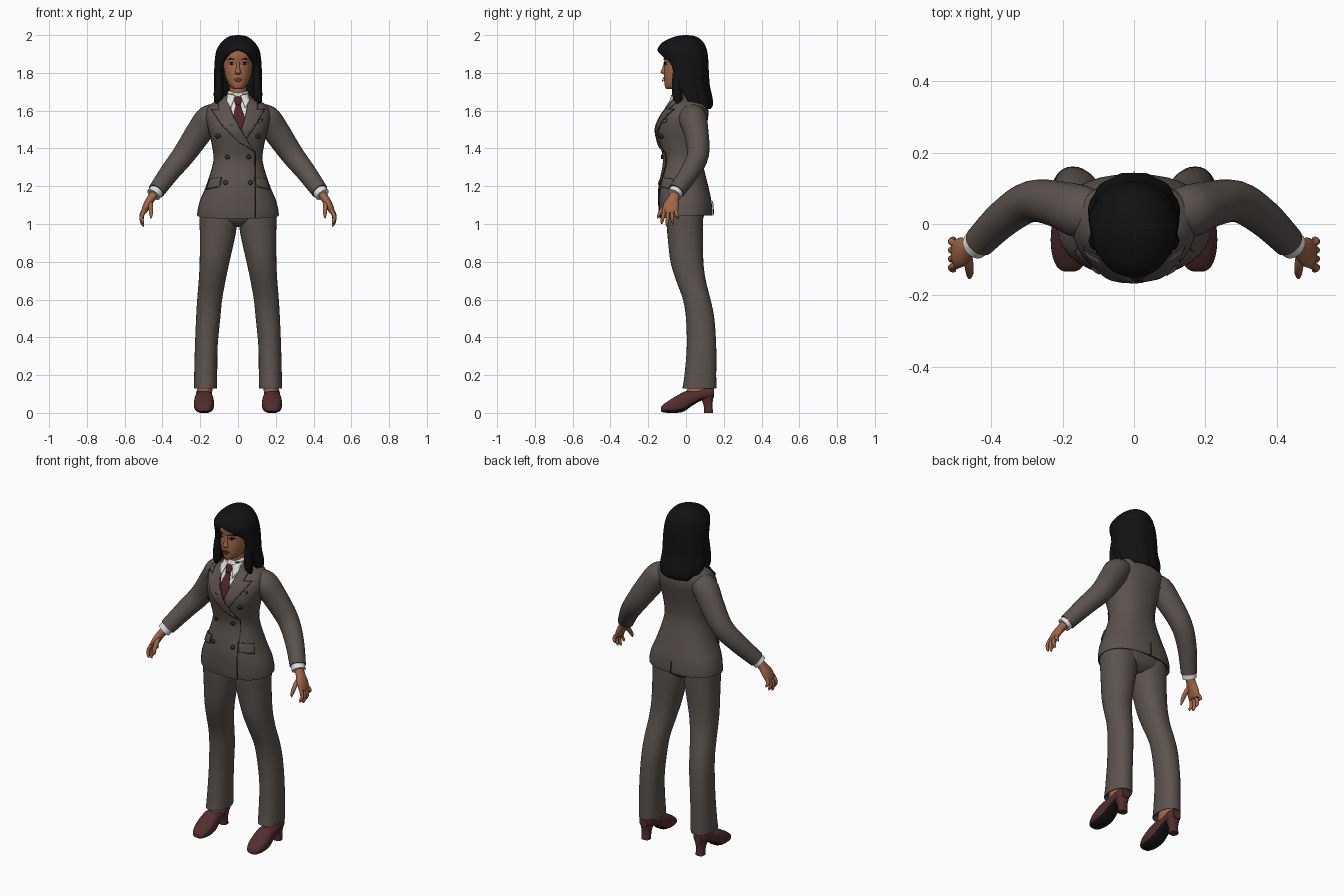
import bpy, bmesh, math
from mathutils import Vector, Matrix
from mathutils.bvhtree import BVHTree

cube = bpy.data.objects.get("Cube")
if cube:
    bpy.data.objects.remove(cube)


def material(name, r, g, b):
    m = bpy.data.materials.new(name)
    m.use_nodes = True
    m.diffuse_color = (r, g, b, 1)
    node = m.node_tree.nodes["Principled BSDF"]
    node.inputs["Base Color"].default_value = (r, g, b, 1)
    node.inputs["Roughness"].default_value = 0.8
    return m


SUIT = material("suit grey", .105, .086, .075)
SEAM = material("seam dark grey", .045, .037, .033)
SHIRT = material("shirt white", .75, .75, .74)
SKIN = material("skin brown", .36, .135, .065)
HAIR = material("hair black", .006, .006, .007)
TIE = material("tie burgundy", .075, .018, .02)
SHOE = material("shoe burgundy", .085, .027, .028)
LIPS = material("lips red brown", .28, .075, .05)
EYE = material("eye white", .55, .5, .47)
SOLE = material("sole black", .008, .008, .008)


def smooth(rows, k=4):
    """Catmull-Rom interpolation of parameter rows."""
    out = []
    for i in range(len(rows) - 1):
        quad = [rows[max(i - 1, 0)], rows[i], rows[i + 1], rows[min(i + 2, len(rows) - 1)]]
        for j in range(k):
            t = j / k
            out.append([b + .5 * t * (c - a + t * (2*a - 5*b + 4*c - d + t * (3*(b - c) + d - a)))
                        for a, b, c, d in zip(*quad)])
    return out + [list(rows[-1])]


def finish(name, bm, mat, angle=40):
    me = bpy.data.meshes.new(name)
    bmesh.ops.recalc_face_normals(bm, faces=bm.faces)
    for f in bm.faces:
        f.smooth = True
    bm.to_mesh(me)
    bm.free()
    me.set_sharp_from_angle(angle=math.radians(angle))
    me.materials.append(mat)
    ob = bpy.data.objects.new(name, me)
    bpy.context.collection.objects.link(ob)
    return ob


def skin(name, rings, mat, closed=True, caps=True):
    """Bridge rings of points into a surface."""
    bm = bmesh.new()
    vs = [[bm.verts.new(p) for p in ring] for ring in rings]
    n = len(rings[0])
    for a, b in zip(vs, vs[1:]):
        for i in range(n if closed else n - 1):
            j = (i + 1) % n
            bm.faces.new((a[i], a[j], b[j], b[i]))
    if caps:
        bm.faces.new(vs[0])
        bm.faces.new(vs[-1])
    return finish(name, bm, mat)


def oval(center, u, v, power=2.0, n=32):
    pts = []
    for i in range(n):
        a = math.tau * i / n
        s, c = (math.copysign(abs(t) ** (2 / power), t) for t in (math.sin(a), -math.cos(a)))
        pts.append(Vector(center) + u * s + v * c)
    return pts


X, Y, Z = Vector((1, 0, 0)), Vector((0, 1, 0)), Vector((0, 0, 1))


def loft(name, rows, mat, power=2.0):
    """Rows of z, centre x, front y, back y, half width."""
    return skin(name, [oval((x, (f + b) / 2, z), X * w, Y * (b - f) / 2, power)
                       for z, x, f, b, w in smooth(rows)], mat)


def tube(name, rows, mat, n=20):
    """Rows of x, y, z, radius along depth, radius across."""
    rows = smooth(rows)
    pts = [Vector(r[:3]) for r in rows]
    rings = []
    for i, r in enumerate(rows):
        t = (pts[min(i + 1, len(pts) - 1)] - pts[max(i - 1, 0)]).normalized()
        v = t.cross(Y).normalized()
        rings.append(oval(pts[i], v.cross(t) * r[3], v * r[4], n=n))
    return skin(name, rings, mat)


def mirror(ob):
    me = ob.data.copy()
    me.transform(Matrix.Scale(-1, 4, X))
    me.flip_normals()
    twin = bpy.data.objects.new(ob.name.replace("left", "right"), me)
    bpy.context.collection.objects.link(twin)
    for mod in ob.modifiers:
        twin.modifiers.new(mod.name, mod.type).thickness = mod.thickness


def bvh(ob):
    return BVHTree.FromPolygons([v.co for v in ob.data.vertices],
                                [p.vertices for p in ob.data.polygons])


def plate(name, outline, tree, mat, lift=.004, yaw=0, step=.015):
    """Thin plate with an (across, z) outline, draped on a surface."""
    turn = Matrix.Rotation(yaw, 3, 'Z')
    bm = bmesh.new()
    bm.faces.new([bm.verts.new((u, 0, z)) for u, z in outline])
    for axis, k in ((X, 0), (Z, 1)):
        vals = [p[k] for p in outline]
        cut = min(vals) + step
        while cut < max(vals):
            bmesh.ops.bisect_plane(bm, geom=bm.verts[:] + bm.edges[:] + bm.faces[:],
                                   plane_co=axis * cut, plane_no=axis)
            cut += step
    for v in bm.verts:
        start = turn @ Vector((v.co.x, -1, v.co.z))
        hit = tree.ray_cast(start, turn @ Y)[0] or tree.find_nearest(start)[0]
        v.co = hit - turn @ Y * lift
    ob = finish(name, bm, mat)
    ob.modifiers.new("thickness", 'SOLIDIFY').thickness = .005
    return ob


def edged_plate(name, outline, tree, lift, yaw=0):
    cu, cz = (sum(p[k] for p in outline) / len(outline) for k in (0, 1))
    rim = [(u + math.copysign(.003, u - cu), z + math.copysign(.003, z - cz)) for u, z in outline]
    plate(name + "_edge", rim, tree, SEAM, lift - .003, yaw)
    plate(name, outline, tree, SUIT, lift, yaw)


def disc(u, z, ru, rz, n=14):
    return [(u + ru * math.cos(math.tau * i / n), z + rz * math.sin(math.tau * i / n)) for i in range(n)]


# Jacket body, hem turned inward
jacket = loft("jacket", [
    (1.07, 0, -.12, .11, .19), (1.045, 0, -.14, .138, .216), (1.12, 0, -.148, .135, .203),
    (1.2, 0, -.146, .118, .17), (1.33, 0, -.122, .088, .131), (1.42, 0, -.138, .09, .139),
    (1.5, 0, -.153, .105, .157), (1.57, 0, -.128, .118, .172), (1.625, 0, -.09, .115, .155),
    (1.66, 0, -.07, .1, .1), (1.69, 0, -.062, .07, .058)], SUIT, 2.3)
for v in jacket.data.vertices:
    if v.co.z < 1.1 and v.co.y < 0:
        v.co.z += .12 * v.co.y * (1.1 - v.co.z) / .055
body = bvh(jacket)

# Shirt front, tie, lapels
plate("shirt_front", [(-.062, 1.685), (-.025, 1.57), (.015, 1.49), (.042, 1.58), (.062, 1.685)], body, SHIRT, .003)
plate("tie_blade", [(-.01, 1.635), (-.026, 1.57), (.015, 1.492), (.037, 1.56), (.012, 1.635)], body, TIE, .008)
plate("tie_knot", [(-.024, 1.675), (-.013, 1.632), (.014, 1.632), (.024, 1.675)], body, TIE, .014)
edged_plate("left_lapel", [(.062, 1.685), (.044, 1.58), (.02, 1.5), (.045, 1.45), (.095, 1.53), (.14, 1.605),
                           (.1, 1.607), (.105, 1.65)], body, .011)
edged_plate("right_lapel", [(-.062, 1.685), (-.027, 1.57), (.018, 1.49), (.085, 1.385), (0, 1.435), (-.08, 1.52),
                            (-.14, 1.605), (-.1, 1.607), (-.105, 1.65)], body, .014)
mirror(plate("left_collar_point", [(.014, 1.682), (.058, 1.69), (.06, 1.65), (.038, 1.615)], body, SHIRT, .016))

# Jacket details
plate("front_edge", [(.088, 1.385), (.091, 1.385), (.095, 1.035), (.091, 1.035)], body, SEAM, .003)
plate("back_vent", [(-.002, 1.045), (.002, 1.045), (.001, 1.12), (-.001, 1.12)], body, SEAM, .003, math.pi)
edged_plate("breast_pocket", [(.075, 1.525), (.13, 1.54), (.128, 1.555), (.074, 1.54)], body, .005)
for side, label in ((1, "left"), (-1, "right")):
    flap = [(side * u, z) for u, z in ((-.035, 1.2), (-.035, 1.245), (.05, 1.235), (.05, 1.185))]
    edged_plate(label + "_pocket_flap", flap, body, .007, side * .85)
    for row, (x, z) in enumerate(((.105, 1.465), (.055, 1.355), (.066, 1.22))):
        plate(f"{label}_button_{row}", disc(side * x, z, .012, .012), body, SEAM, .009)

# Sleeves, cuffs
mirror(tube("left_sleeve", [
    (.09, .03, 1.575, .06, .055), (.15, .035, 1.562, .074, .07), (.203, .053, 1.49, .066, .07),
    (.285, .064, 1.37, .058, .061), (.36, .02, 1.275, .052, .053), (.432, -.05, 1.175, .044, .045)], SUIT, 28))
mirror(tube("left_shirt_cuff", [(.42, -.04, 1.19, .038, .038), (.447, -.062, 1.155, .039, .039)], SHIRT))

# Hands
mirror(tube("left_palm", [
    (.435, -.052, 1.17, .026, .024), (.46, -.066, 1.135, .029, .022), (.482, -.078, 1.1, .041, .02),
    (.498, -.085, 1.065, .04, .015), (.501, -.086, 1.055, .03, .008)], SKIN))
for name, y0, y1, tip in (("index", -.115, -.128, 1.0), ("middle", -.095, -.1, .986),
                          ("ring", -.075, -.071, .998), ("little", -.056, -.043, 1.025)):
    mid = (1.075 + tip) / 2
    mirror(tube("left_" + name + "_finger", [
        (.495, y0, 1.075, .01, .011), (.511, (y0 + y1) / 2, mid, .01, .01),
        (.505, y1, tip + .012, .008, .008), (.5, y1, tip, .002, .002)], SKIN, 10))
mirror(tube("left_thumb", [
    (.468, -.078, 1.125, .014, .014), (.462, -.115, 1.09, .013, .013),
    (.46, -.14, 1.055, .01, .01), (.461, -.152, 1.03, .003, .003)], SKIN, 10))

# Trousers
loft("trouser_seat", [(.985, 0, -.05, .05, .06), (1.02, 0, -.092, .088, .165),
                      (1.08, 0, -.106, .097, .195), (1.14, 0, -.1, .09, .18)], SUIT, 2.3)
mirror(loft("left_trouser_leg", [
    (.15, .172, -.005, .148, .05), (.13, .172, -.018, .16, .061), (.2, .171, -.008, .16, .061),
    (.35, .168, .004, .16, .06), (.5, .158, 0, .15, .064), (.6, .15, -.016, .13, .066),
    (.7, .137, -.052, .105, .071), (.8, .124, -.082, .092, .079), (.95, .107, -.099, .09, .095),
    (1.05, .104, -.105, .09, .101), (1.12, .104, -.1, .085, .09)], SUIT, 2.2))

# Shoes: rows of y, half width, bottom, top
shape = [(-.133, .015, .01, .028), (-.122, .034, .003, .043), (-.09, .048, 0, .066), (-.05, .053, 0, .09),
         (-.01, .051, .008, .112), (.03, .046, .036, .118), (.08, .042, .065, .128),
         (.125, .039, .075, .138), (.148, .026, .083, .135)]
shoe = skin("left_shoe", [oval((.18, y, (a + b) / 2), X * w, Z * (b - a) / 2, 2.6)
                          for y, w, a, b in smooth(shape)], SHOE)
shoe.data.materials.append(SOLE)
for p in shoe.data.polygons:
    if p.normal.z < -.55:
        p.material_index = 1
mirror(shoe)
heel = loft("left_heel", [(0, .18, .096, .144, .025), (.045, .18, .092, .14, .026),
                          (.095, .18, .07, .148, .037)], SHOE, 2.6)
mirror(heel)
mirror(loft("left_ankle", [(.08, .178, .0, .13, .036), (.13, .175, .008, .125, .04), (.2, .172, .04, .12, .036)], SKIN))

# Neck, shirt collar, head
loft("neck", [(1.62, 0, -.05, .06, .05), (1.69, 0, -.06, .05, .046), (1.78, 0, -.06, .06, .048)], SKIN)
loft("shirt_collar", [(1.65, 0, -.072, .075, .062), (1.685, 0, -.066, .066, .058), (1.705, 0, -.05, .064, .053)], SHIRT)
head = loft("head", [
    (1.714, 0, -.1, -.05, .016), (1.722, 0, -.11, -.01, .034), (1.745, 0, -.114, .03, .053),
    (1.78, 0, -.117, .06, .067), (1.82, 0, -.116, .085, .075), (1.855, 0, -.113, .095, .079),
    (1.89, 0, -.118, .1, .08), (1.93, 0, -.108, .09, .076), (1.965, 0, -.06, .06, .05)], SKIN, 2.2)
face = bvh(head)
loft("nose", [(1.79, 0, -.112, -.1, .012), (1.797, 0, -.127, -.1, .018), (1.806, 0, -.134, -.1, .015),
              (1.83, 0, -.124, -.1, .009), (1.862, 0, -.115, -.1, .008)], SKIN)
plate("upper_lip", [(-.025, 1.767), (-.008, 1.776), (0, 1.773), (.008, 1.776), (.025, 1.767)], face, LIPS, .005, 0, .006)
plate("lower_lip", [(-.024, 1.766), (-.01, 1.756), (.01, 1.756), (.024, 1.766)], face, LIPS, .006, 0, .006)
mirror(plate("left_eye", disc(.034, 1.849, .014, .006), face, EYE, .003, 0, .006))
mirror(plate("left_iris", disc(.034, 1.849, .006, .006), face, SOLE, .0045, 0, .006))
mirror(plate("left_upper_lid", [(.018, 1.851), (.034, 1.858), (.052, 1.852), (.034, 1.854)], face, HAIR, .005, 0, .006))
mirror(plate("left_eyebrow", [(.015, 1.871), (.04, 1.878), (.06, 1.869), (.04, 1.873)], face, HAIR, .004, 0, .006))

# Hair shell: rows of z, front, back, half width, half angle of the face opening
rings = []
for z, f, b, w, gap in smooth([
        (2.0, -.012, .01, .01, 0), (1.992, -.06, .055, .05, 0), (1.965, -.12, .09, .085, 0),
        (1.935, -.146, .107, .107, 0), (1.915, -.15, .112, .115, .12), (1.89, -.143, .117, .12, .52),
        (1.85, -.128, .12, .124, .88), (1.79, -.12, .123, .126, 1.0), (1.73, -.11, .128, .126, 1.1),
        (1.68, -.08, .139, .127, 1.2), (1.635, -.05, .144, .122, 1.3), (1.61, -.01, .132, .108, 1.4)]):
    ring = []
    for i in range(57):
        gap = max(gap, 0)
        a = gap + (math.tau - 2 * gap) * i / 56
        wave = 1 + .02 * math.cos(11 * a) * min(1, (2 - z) * 3)
        ring.append((w * wave * math.sin(a), (f + b) / 2 - (b - f) / 2 * wave * math.cos(a), z))
    rings.append(ring)
hair = skin("hair", rings, HAIR, closed=False, caps=False)
bm = bmesh.new()
bm.from_mesh(hair.data)
bmesh.ops.remove_doubles(bm, verts=bm.verts, dist=.0004)
bmesh.ops.holes_fill(bm, edges=[e for e in bm.edges if e.is_boundary and min(v.co.z for v in e.verts) > 1.995])
bmesh.ops.recalc_face_normals(bm, faces=bm.faces)
bm.to_mesh(hair.data)
bm.free()
hair.modifiers.new("thickness", 'SOLIDIFY').thickness = .028
mirror(tube("left_hair_lock", [
    (.1, -.05, 1.8, .02, .015), (.102, -.05, 1.73, .025, .022), (.105, -.045, 1.67, .025, .022),
    (.113, -.04, 1.635, .006, .006)], HAIR, 12))
